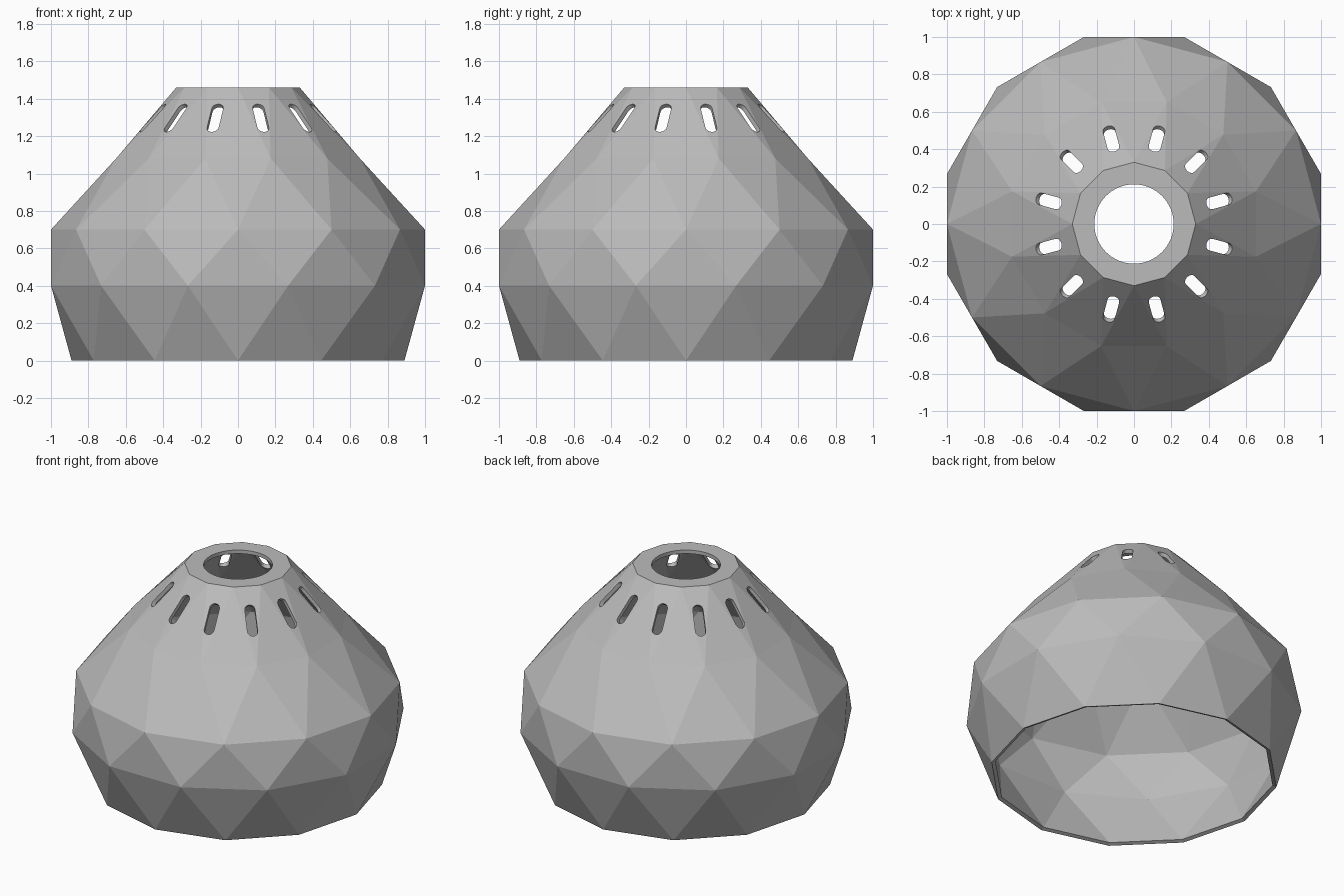
import bpy
import bmesh
from math import pi, sin, cos, radians
from mathutils import Matrix, Vector

SIDES = 12
WALL = 0.025
# height, radius, half-step twist of each ring, bottom to top
RINGS = [(0.0, 0.89, 0), (0.4, 1.035, 1), (0.7, 1.0, 0), (1.08, 0.675, 1), (1.46, 0.33, 0)]

cube = bpy.data.objects.get("Cube")
if cube:
    bpy.data.objects.remove(cube, do_unlink=True)

grey = bpy.data.materials.new("light_grey")
grey.use_nodes = True
colour = (0.5, 0.5, 0.5, 1.0)
grey.diffuse_color = colour
grey.node_tree.nodes["Principled BSDF"].inputs["Base Color"].default_value = colour


def make_object(name, bm):
    bmesh.ops.recalc_face_normals(bm, faces=bm.faces)
    mesh = bpy.data.meshes.new(name)
    bm.to_mesh(mesh)
    bm.free()
    mesh.materials.append(grey)
    obj = bpy.data.objects.new(name, mesh)
    bpy.context.collection.objects.link(obj)
    return obj


def add_prism(bm, outline, depth, matrix):
    """Extrude a flat outline by depth, centred on its plane, and place it."""
    face = bm.faces.new([bm.verts.new((x, y, -depth / 2)) for x, y in outline])
    top = bmesh.ops.extrude_face_region(bm, geom=[face])["geom"]
    moved = [v for v in top if isinstance(v, bmesh.types.BMVert)]
    bmesh.ops.translate(bm, verts=moved, vec=(0, 0, depth))
    bmesh.ops.transform(bm, matrix=matrix, verts=list(face.verts) + moved)


# Faceted shade: twisted rings joined by triangles, closed at the top
bm = bmesh.new()
rings = []
for z, r, twist in RINGS:
    angles = [2 * pi * (i + twist / 2) / SIDES for i in range(SIDES)]
    rings.append([bm.verts.new((r * cos(a), r * sin(a), z)) for a in angles])
for k in range(len(rings) - 1):
    low, high = rings[k], rings[k + 1]
    for i in range(SIDES):
        j = (i + 1) % SIDES
        if RINGS[k][2] == 0:
            bm.faces.new((low[i], low[j], high[i]))
            bm.faces.new((low[j], high[j], high[i]))
        else:
            bm.faces.new((low[i], high[j], high[i]))
            bm.faces.new((low[i], low[j], high[j]))
bm.faces.new(rings[-1])
shade = make_object("lamp_shade", bm)

# Thin wall
solid = shade.modifiers.new("wall", "SOLIDIFY")
solid.thickness = WALL
solid.offset = -1
solid.use_even_offset = True

# Round opening at the top
bm = bmesh.new()
circle = [(0.212 * cos(2 * pi * i / 64), 0.212 * sin(2 * pi * i / 64)) for i in range(64)]
add_prism(bm, circle, 0.3, Matrix.Translation((0, 0, 1.46)))
hole_cutter = make_object("hole_cutter", bm)

# Ring of rounded vent slots, each square to the sloping wall
bm = bmesh.new()
half_width, half_run = 0.032, 0.07
slot = []
for i in range(18):
    a = pi * (i % 9) / 8 + (pi if i >= 9 else 0) - pi / 2
    shift = half_run if i < 9 else -half_run
    slot.append((half_width * cos(a) + shift, half_width * sin(a)))
for k in range(SIDES):
    place = (Matrix.Rotation(2 * pi * (k + 0.5) / SIDES, 4, "Z")
             @ Matrix.Translation((0.47, 0, 1.295))
             @ Matrix.Rotation(radians(47), 4, "Y"))
    add_prism(bm, slot, 0.16, place)
slot_cutter = make_object("slot_cutter", bm)

for cutter in (hole_cutter, slot_cutter):
    cutter.hide_render = True
    cut = shade.modifiers.new("cut", "BOOLEAN")
    cut.operation = "DIFFERENCE"
    cut.solver = "EXACT"
    cut.object = cutter

# Bake the cuts and drop the cutters
bpy.context.view_layer.update()
baked = bpy.data.meshes.new_from_object(shade.evaluated_get(bpy.context.evaluated_depsgraph_get()))
shade.modifiers.clear()
shade.data = baked
for cutter in (hole_cutter, slot_cutter):
    bpy.data.objects.remove(cutter, do_unlink=True)
